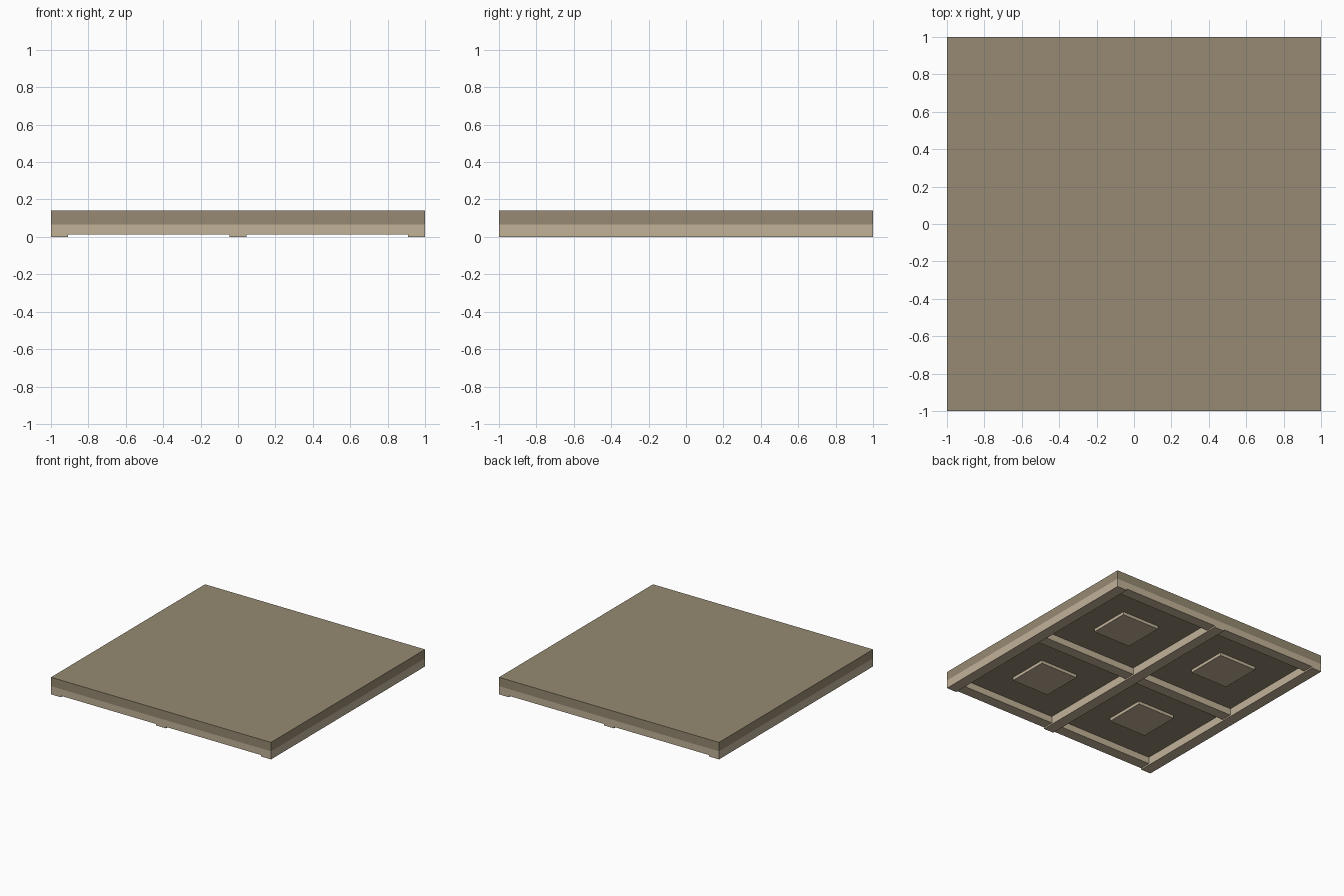
import bpy

if "Cube" in bpy.data.objects:
    bpy.data.objects.remove(bpy.data.objects["Cube"])

W = 0.09        # beam width
SLAB_Z = 0.067  # underside of the slab
TOP_Z = 0.14


def material(name, rgb):
    m = bpy.data.materials.new(name)
    m.diffuse_color = (*rgb, 1)
    m.use_nodes = True
    m.node_tree.nodes["Principled BSDF"].inputs["Base Color"].default_value = m.diffuse_color
    return m


dark = material("dark_tan", (0.305, 0.254, 0.168))
light = material("light_tan", (0.539, 0.445, 0.314))


def box(name, x, y, z, mat):
    bpy.ops.mesh.primitive_cube_add(
        size=1, location=[sum(r) / 2 for r in (x, y, z)])
    o = bpy.context.object
    o.name = name
    o.scale = [r[1] - r[0] for r in (x, y, z)]
    bpy.ops.object.transform_apply(location=False, rotation=False, scale=True)
    o.data.materials.append(mat)


# Slab
box("slab", (-1, 1), (-1, 1), (SLAB_Z, TOP_Z), dark)

# Full length beams, with shallower cross beams fitted between them
centres = (-1 + W / 2, 0, 1 - W / 2)
for c in centres:
    box("main_beam", (c - W / 2, c + W / 2), (-1, 1), (0, SLAB_Z), light)
for c in centres:
    for a, b in ((-1 + W, -W / 2), (W / 2, 1 - W)):
        box("cross_beam", (a, b), (c - W / 2, c + W / 2), (0.012, SLAB_Z), light)

# Square boss in the middle of each coffer
P, H = 0.4775, 0.17
for x in (-P, P):
    for y in (-P, P):
        box("coffer_boss", (x - H, x + H), (y - H, y + H),
            (SLAB_Z - 0.025, SLAB_Z), light)
